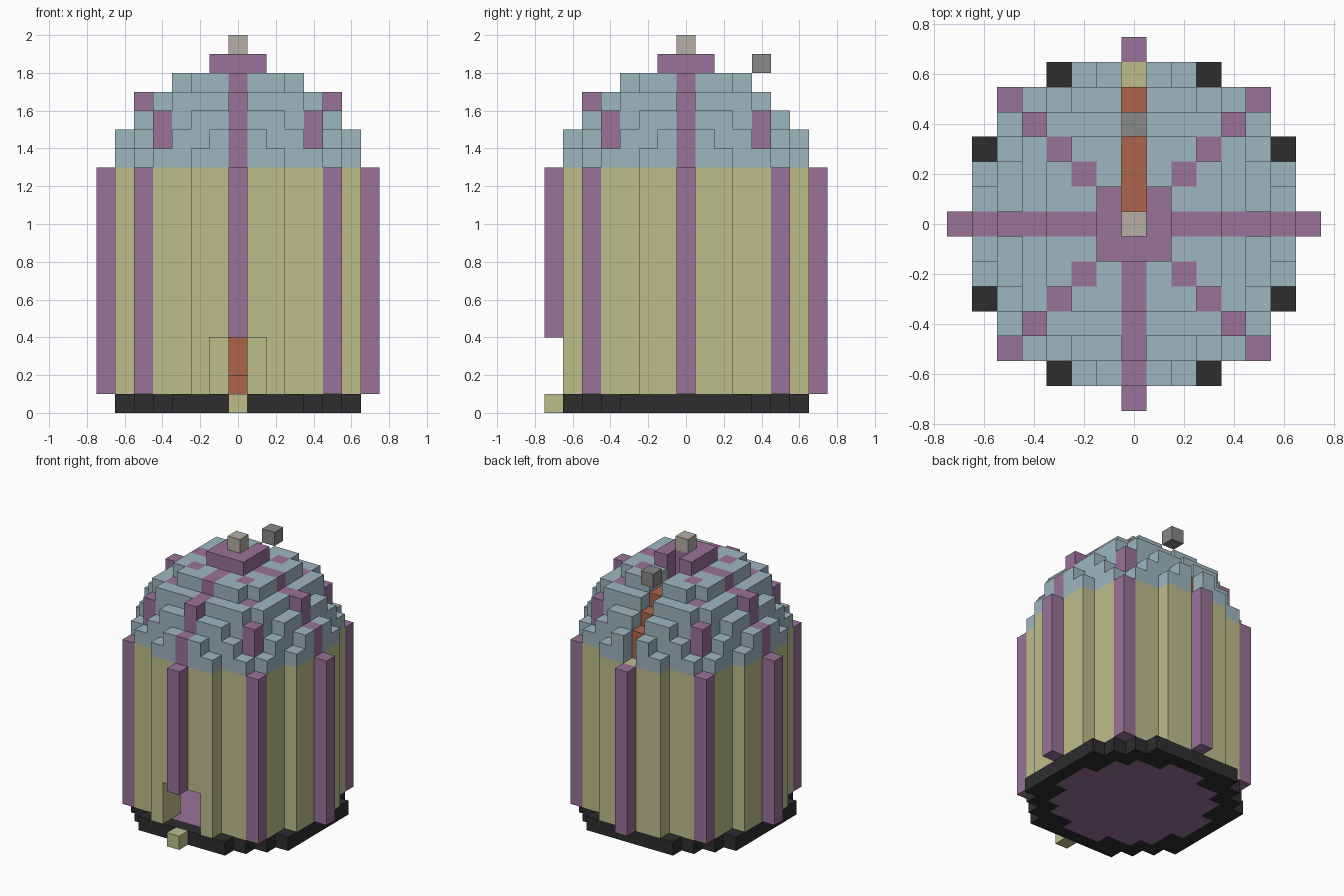
import bpy
import bmesh
from mathutils import Vector

CELL = 0.1

cube = bpy.data.objects.get("Cube")
if cube:
    bpy.data.objects.remove(cube, do_unlink=True)


def make_material(name, rgb):
    """Flat material from 0-255 display values, stored as linear."""
    linear = [((c / 255 + 0.055) / 1.055) ** 2.4 for c in rgb]
    mat = bpy.data.materials.new(name)
    mat.use_nodes = True
    mat.diffuse_color = (*linear, 1)
    mat.node_tree.nodes["Principled BSDF"].inputs["Base Color"].default_value = (*linear, 1)
    return mat


yellow = make_material("pale yellow", (189, 190, 139))
blue = make_material("grey blue", (158, 182, 192))
purple = make_material("dusty purple", (153, 115, 152))
orange = make_material("rust orange", (172, 101, 76))
black = make_material("charcoal", (45, 45, 45))
grey = make_material("mid grey", (137, 137, 137))
beige = make_material("warm grey", (181, 175, 165))


def disc(limit, z, hole=-1):
    """Cells of one layer whose squared radius lies above hole, up to limit."""
    span = range(-7, 8)
    return {(x, y, z) for x in span for y in span if hole < x * x + y * y <= limit}


def column(x, y, bottom, top):
    return {(x, y, z) for z in range(bottom, top)}


parts = {}

# Base: dark ring, inner floor and doorstep
INNER = 26
parts["base_ring"] = (disc(45, 0, INNER), black)
parts["floor"] = (disc(INNER, 0), purple)
parts["doorstep"] = ({(0, -7, 0)}, yellow)

# Round wall with a doorway at the front
wall = set()
for z in range(1, 13):
    wall |= disc(41, z, INNER)
doorway = {(x, y, z) for x in (-1, 0, 1) for y in (-6, -7) for z in (1, 2, 3)}
parts["wall"] = (wall - doorway, yellow)

# Buttresses on the axes and diagonals
parts["front_buttress"] = (column(0, -7, 4, 13), purple)
parts["back_buttress"] = (column(0, 7, 1, 13), purple)
for side, s in (("left", 1), ("right", -1)):
    parts[side + "_buttress"] = (column(7 * s, 0, 1, 13), purple)
    parts[side + "_front_buttress"] = (column(5 * s, -5, 1, 13), purple)
    parts[side + "_back_buttress"] = (column(5 * s, 5, 1, 13), purple)

# Stepped dome: outer and hollow squared radius of each layer
dome = set()
for z, (outer, hollow) in enumerate([(41, INNER), (37, 20), (29, 13), (25, -1), (13, -1)], 13):
    dome |= disc(outer, z, hollow)
dome |= {(4 * sx, 4 * sy, 15) for sx in (-1, 1) for sy in (-1, 1)}

# Slot open to the back, lined one step below the dome surface
dome = {c for c in dome if not (c[0] == 0 and c[1] > 0)}
lining = {(0, y, 16) for y in (1, 2, 3)} | {(0, 4, 15)}
parts["slot_lining"] = (lining, orange)
parts["ladder"] = (column(0, 5, 1, 15), orange)
parts["ladder_step"] = ({(0, 4, 1)}, orange)

# Ribs run along the axes and diagonals of the dome
ribs = {c for c in dome if c[0] == 0 or c[1] == 0 or abs(c[0]) == abs(c[1])}
parts["dome_ribs"] = (ribs, purple)
parts["dome"] = (dome - ribs, blue)

# Notched cap, finial and the loose block above the slot
parts["cap"] = ({(x, y, 18) for x in (-1, 0, 1) for y in (-1, 0, 1)} - {(0, 1, 18)}, purple)
parts["finial"] = ({(0, 0, 19)}, beige)
parts["slot_block"] = ({(0, 4, 18)}, grey)

occupied = set().union(*(cells for cells, _ in parts.values()))


def build(name, cells, material):
    """Mesh the faces of the cells that are not covered by a neighbour."""
    bm = bmesh.new()
    for cell in sorted(cells):
        centre = Vector(cell) + Vector((0, 0, 0.5))
        for axis in range(3):
            for sign in (-1, 1):
                n = Vector((0, 0, 0))
                n[axis] = sign
                if tuple(int(a + b) for a, b in zip(cell, n)) in occupied:
                    continue
                u = Vector((0, 0, 0))
                u[(axis + 1) % 3] = 0.5
                v = n.cross(u)
                mid = centre + n / 2
                corners = (mid - u - v, mid + u - v, mid + u + v, mid - u + v)
                bm.faces.new([bm.verts.new(p * CELL) for p in corners])
    bmesh.ops.remove_doubles(bm, verts=bm.verts[:], dist=CELL / 100)
    mesh = bpy.data.meshes.new(name)
    bm.to_mesh(mesh)
    bm.free()
    mesh.materials.append(material)
    bpy.context.collection.objects.link(bpy.data.objects.new(name, mesh))


for part_name, (part_cells, part_material) in parts.items():
    build(part_name, part_cells, part_material)
